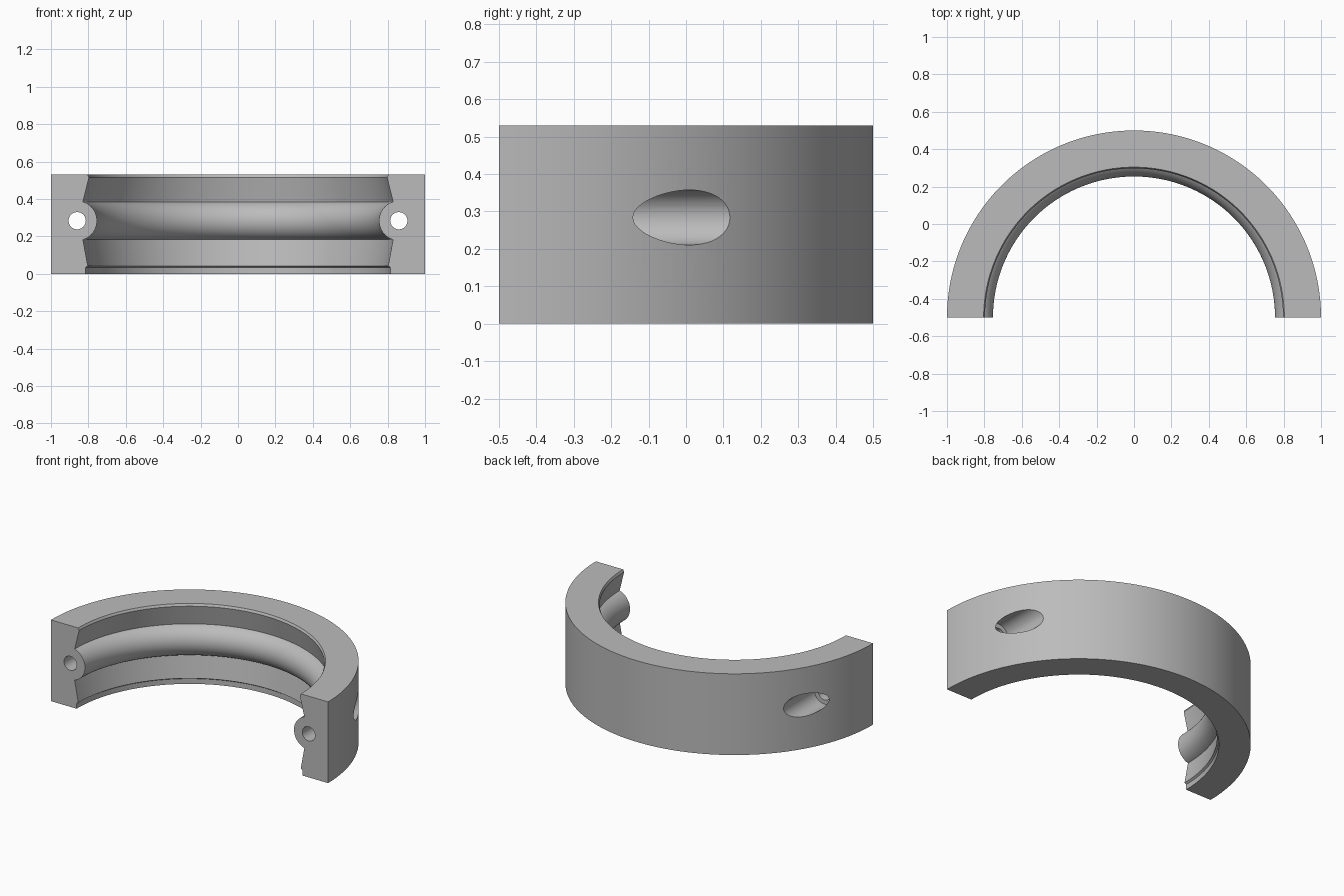
import bpy, bmesh, math
from mathutils import Matrix, Vector

cube = bpy.data.objects.get("Cube")
if cube:
    bpy.data.objects.remove(cube, do_unlink=True)

HEIGHT, FRONT = 0.53, -0.5
BOLT_X, BOLT_Z = 0.86, 0.284

grey = bpy.data.materials.new("plain grey")
grey.use_nodes = True
grey.diffuse_color = (0.5, 0.5, 0.5, 1)
grey.node_tree.nodes["Principled BSDF"].inputs["Base Color"].default_value = (0.5, 0.5, 0.5, 1)


def make_object(name, bm):
    bmesh.ops.recalc_face_normals(bm, faces=bm.faces[:])
    mesh = bpy.data.meshes.new(name)
    bm.to_mesh(mesh)
    bm.free()
    mesh.materials.append(grey)
    obj = bpy.data.objects.new(name, mesh)
    bpy.context.collection.objects.link(obj)
    return obj


# Cross-section (radius, height): outer wall, lip, flared bands, round bead
bead_r = 0.106
angle = math.acos(0.031 / bead_r)
bead = [(BOLT_X - bead_r * math.cos(a), BOLT_Z - bead_r * math.sin(a))
        for a in (angle * (1 - i / 10) for i in range(21))]
profile = [(1, HEIGHT), (1, 0), (0.815, 0), (0.815, 0.034), (0.803, 0.042)]
profile += bead + [(0.797, 0.515), (0.804, HEIGHT)]

# Half ring swept from the cross-section
bm = bmesh.new()
start = bm.faces.new([bm.verts.new((r, FRONT, z)) for r, z in profile])
end = bmesh.ops.duplicate(bm, geom=[start])["geom"]
bmesh.ops.delete(bm, geom=[g for g in end if isinstance(g, bmesh.types.BMFace)],
                 context='FACES')
bm.faces.ensure_lookup_table()
start = bm.faces[0]
bmesh.ops.spin(bm, geom=start.verts[:] + start.edges[:], cent=(0, FRONT, 0),
               axis=(0, 0, 1), angle=math.pi, steps=96)
rim = [e for e in bm.edges if e.is_boundary and all(v.co.x < 0 for v in e.verts)]
bmesh.ops.contextual_create(bm, geom=rim)
bmesh.ops.delete(bm, geom=[v for v in bm.verts if not v.link_faces], context='VERTS')
ring = make_object("half_ring", bm)


# Stepped bolt holes, wide at the back and narrow at the front
def bore(name, side, radius, y0, y1):
    bm = bmesh.new()
    place = Matrix.Translation(Vector((side * BOLT_X, (y0 + y1) / 2, BOLT_Z)))
    bmesh.ops.create_cone(bm, cap_ends=True, segments=48, radius1=radius,
                          radius2=radius, depth=y1 - y0,
                          matrix=place @ Matrix.Rotation(math.pi / 2, 4, 'X'))
    cutter = make_object(name, bm)
    cutter.hide_render = True
    cutter.hide_set(True)
    mod = ring.modifiers.new(name, 'BOOLEAN')
    mod.operation = 'DIFFERENCE'
    mod.solver = 'EXACT'
    mod.object = cutter
    return cutter


cutters = []
for label, side in (("left", 1), ("right", -1)):
    cutters.append(bore(label + "_bolt_hole", side, 0.046, FRONT - 0.1, 0.0))
    cutters.append(bore(label + "_head_recess", side, 0.0735, -0.2, 0.6))

bpy.ops.object.select_all(action='DESELECT')
bpy.context.view_layer.objects.active = ring
ring.select_set(True)
for mod in list(ring.modifiers):
    bpy.ops.object.modifier_apply(modifier=mod.name)
for cutter in cutters:
    bpy.data.objects.remove(cutter, do_unlink=True)
bpy.ops.object.shade_smooth_by_angle(angle=math.radians(30))
